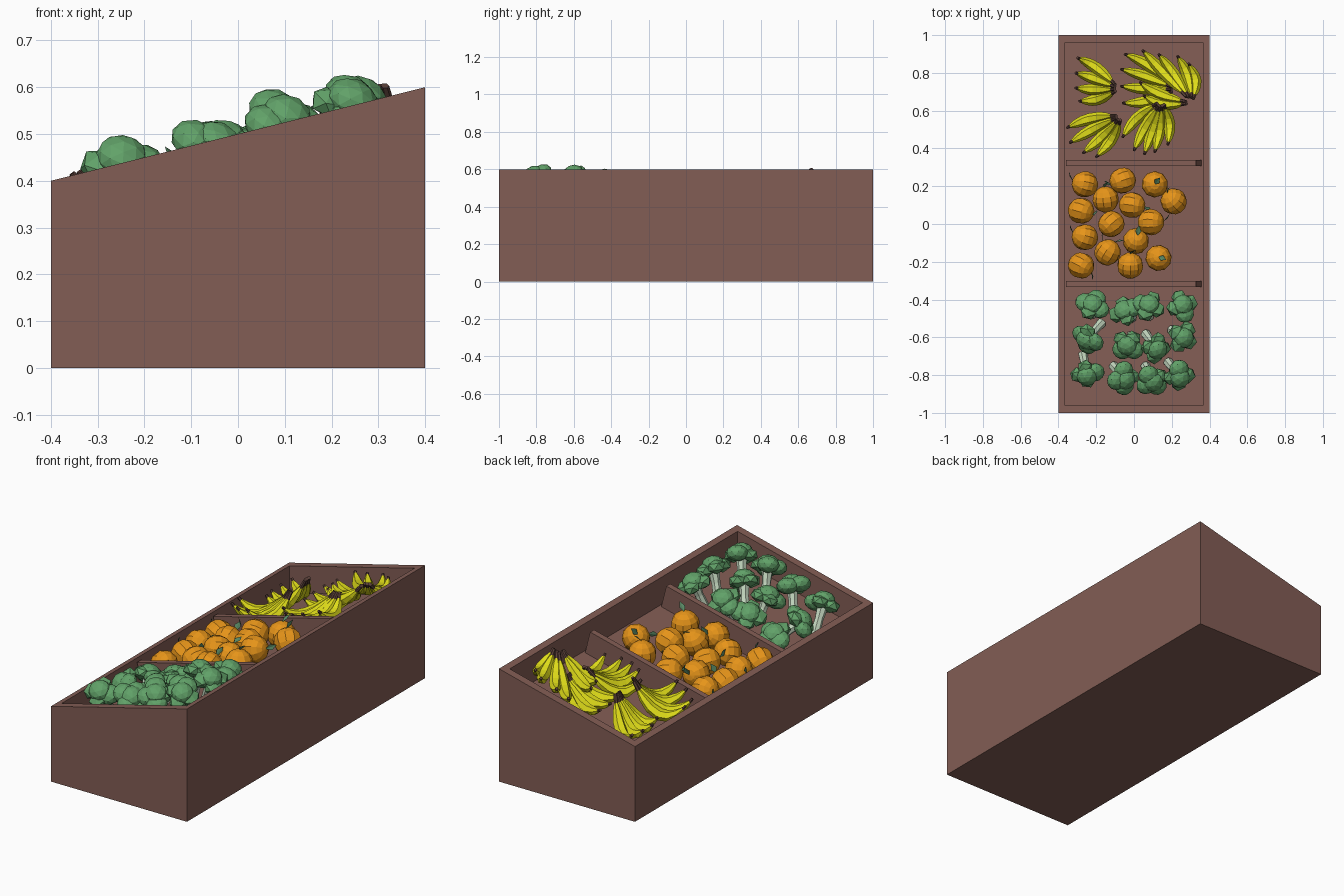
import bpy, bmesh, math, random
from mathutils import Vector, Matrix

if "Cube" in bpy.data.objects:
    bpy.data.objects.remove(bpy.data.objects["Cube"])

random.seed(4)


def material(name, rgb):
    m = bpy.data.materials.new(name)
    m.diffuse_color = (*rgb, 1)
    m.use_nodes = True
    m.node_tree.nodes["Principled BSDF"].inputs["Base Color"].default_value = m.diffuse_color
    return m


WOOD = material("wood", (0.225, 0.11, 0.09))
YELLOW = material("banana_yellow", (0.75, 0.73, 0.01))
BROWN = material("banana_tip", (0.10, 0.05, 0.04))
ORANGE = material("orange_peel", (0.80, 0.30, 0.01))
LEAF = material("leaf_green", (0.10, 0.25, 0.13))
GREEN = material("broccoli_green", (0.12, 0.36, 0.14))
PALE = material("stalk_pale", (0.55, 0.68, 0.52))


def finish(bm, name, mats):
    bmesh.ops.recalc_face_normals(bm, faces=bm.faces)
    me = bpy.data.meshes.new(name)
    bm.to_mesh(me)
    bm.free()
    for m in mats:
        me.materials.append(m)
    ob = bpy.data.objects.new(name, me)
    bpy.context.collection.objects.link(ob)
    return ob


def rim(x):
    return 0.5 + 0.25 * x


def on_floor(x, y, h):
    """Point at height h above the sloping crate floor."""
    return Vector((x, y, rim(x) - 0.145 + h))


def tube(bm, pts, radii, sides, mats):
    """Sweep a polygon along a path; mats gives a slot per segment."""
    flat = pts[-1] - pts[0]
    side = Vector((-flat.y, flat.x, 0))
    side = side.normalized() if side.length > 1e-4 else Vector((1, 0, 0))
    rings = []
    for i, p in enumerate(pts):
        t = (pts[min(i + 1, len(pts) - 1)] - pts[max(i - 1, 0)]).normalized()
        up = t.cross(side).normalized()
        angs = [2 * math.pi * k / sides for k in range(sides)]
        rings.append([bm.verts.new(p + radii[i] * (side * math.cos(a) + up * math.sin(a)))
                      for a in angs])
    for a, b, m in zip(rings, rings[1:], mats):
        for k in range(sides):
            j = (k + 1) % sides
            bm.faces.new((a[k], a[j], b[j], b[k])).material_index = m
    bm.faces.new(rings[0]).material_index = mats[0]
    bm.faces.new(rings[-1]).material_index = mats[-1]


# Crate: sloping rim, open recess with a parallel floor
bm = bmesh.new()
loops = []
for hx, hy, z in ((0.4, 1, lambda x: 0), (0.4, 1, rim),
                  (0.367, 0.957, rim), (0.367, 0.957, lambda x: rim(x) - 0.145)):
    loops.append([bm.verts.new((sx * hx, sy * hy, z(sx * hx)))
                  for sx, sy in ((-1, -1), (1, -1), (1, 1), (-1, 1))])
for a, b in zip(loops, loops[1:]):
    for k in range(4):
        j = (k + 1) % 4
        bm.faces.new((a[k], a[j], b[j], b[k]))
bm.faces.new(loops[0])
bm.faces.new(loops[-1])
finish(bm, "crate", [WOOD])

# Two dividers, square to the slope
for label, y in (("back", 0.322), ("front", -0.318)):
    bm = bmesh.new()
    prof = [(-0.36, rim(-0.36) - 0.02), (0.327, rim(0.327) - 0.02),
            (0.362, rim(0.362) - 0.165), (-0.325, rim(-0.325) - 0.165)]
    f = bm.faces.new([bm.verts.new((x, y - 0.016, z)) for x, z in prof])
    ext = bmesh.ops.extrude_face_region(bm, geom=[f])
    bmesh.ops.translate(bm, vec=(0, 0.032, 0),
                        verts=[v for v in ext["geom"] if isinstance(v, bmesh.types.BMVert)])
    finish(bm, label + "_divider", [WOOD])

# Oranges: x, y and the direction in which the leaf leans
oranges = [(-.26, .21, -.8, .2), (-.06, .23, -.9, -.3), (.11, .21, 0, 0), (.21, .12, -.4, .4),
           (-.15, .13, -.1, .9), (-.01, .10, .8, -.1), (-.28, .07, .7, -.2), (-.12, 0, -.7, -.6),
           (.09, .01, .9, 0), (-.26, -.07, -.7, .2), (.01, -.09, .1, .3), (-.14, -.15, .5, .8),
           (.13, -.18, 0, .1), (-.02, -.22, 0, .7), (-.28, -.22, .6, -.3)]
for i, (x, y, lx, ly) in enumerate(oranges):
    axis = Vector((lx, ly, max(0.25, 1 - math.hypot(lx, ly)))).normalized()
    rot = axis.to_track_quat('Z', 'Y').to_matrix().to_4x4()
    bm = bmesh.new()
    bmesh.ops.create_uvsphere(bm, u_segments=10, v_segments=8, radius=0.07)
    # folded diamond leaf
    base, l, tip, r = [bm.verts.new(p) for p in
                       ((0, 0, .066), (-.016, .02, .088), (0, .045, .105), (.016, .02, .088))]
    for tri in ((base, l, tip), (base, tip, r)):
        bm.faces.new(tri).material_index = 1
    bm.transform(Matrix.Translation(on_floor(x, y, 0.072)) @ rot
                 @ Matrix.Rotation(random.uniform(0, 6.28), 4, 'Z'))
    finish(bm, f"orange_{i + 1}", [ORANGE, LEAF])

# Bananas: root, root/middle/tip heights, tips of each bunch
bunches = [
    ((-.10, .72), (.17, -.04, .11), [(-.30, .88), (-.31, .80), (-.31, .72), (-.29, .65)]),
    ((-.085, .56), (.17, -.04, .15), [(-.355, .51), (-.34, .43), (-.27, .375), (-.20, .355)]),
    ((.14, .63), (.14, -.03, .12), [(-.06, .46), (.0, .39), (.055, .37), (.11, .38), (.18, .42)]),
    ((.20, .72), (.11, -.02, .10), [(-.05, .90), (-.07, .82), (-.07, .73), (-.06, .64)]),
    ((.29, .66), (.17, .03, .14), [(.045, .92), (.13, .90), (.23, .89), (.29, .85),
                                   (.03, .75), (.05, .68)]),
]
STEPS = [0, .09, .18, .32, .5, .68, .84, .95, 1]
RADII = [.009, .010, .021, .028, .031, .028, .020, .009, .007]
for i, ((rx, ry), (h0, h1, h2), tips) in enumerate(bunches):
    bm = bmesh.new()
    centre = sum((Vector(t) for t in tips), Vector((0, 0))) / len(tips)
    for tx, ty in tips:
        # roots spread a little sideways, and each fruit bows outwards
        spread = Vector((tx, ty)) - centre
        p0 = on_floor(rx + spread.x * .15, ry + spread.y * .15, h0)
        p2 = on_floor(tx, ty, h2)
        p1 = on_floor((p0.x + tx) / 2 + spread.x * .3, (p0.y + ty) / 2 + spread.y * .3, h1)
        pts = [p0 * (1 - t) ** 2 + p1 * 2 * t * (1 - t) + p2 * t * t for t in STEPS]
        tube(bm, pts, RADII, 6, [1, 0, 0, 0, 0, 0, 0, 1])
    finish(bm, f"banana_bunch_{i + 1}", [YELLOW, BROWN])

# Broccoli: crown x, y, crown height, offset of the stalk foot
broccoli = [(-.22, -.43, .10, 0, -.05), (-.05, -.46, .11, .04, -.04), (.08, -.43, .13, .0, -.06),
            (.255, -.43, .13, -.04, -.03), (-.25, -.61, .12, .08, .09), (-.035, -.64, .13, .02, .05),
            (.12, -.66, .13, -.06, .08), (.26, -.60, .15, -.06, .04), (-.25, -.80, .15, -.02, .11),
            (-.05, -.82, .13, -.06, .07), (.10, -.83, .15, -.04, .08), (.24, -.81, .15, -.06, .08)]
for i, (x, y, h, dx, dy) in enumerate(broccoli):
    crown, foot = on_floor(x, y, h), on_floor(x + dx, y + dy, 0.015)
    rot = (crown - foot).to_track_quat('Z', 'Y').to_matrix().to_4x4()
    bm = bmesh.new()
    spin = random.uniform(0, 6.28)
    blobs = [(0, 0, .012, .055)] + [(.044 * math.cos(spin + a * 1.571), .044 * math.sin(spin + a * 1.571),
                                     random.uniform(-.015, .0), random.uniform(.043, .055))
                                    for a in range(4)]
    for bx, by, bz, r in blobs:
        m = (Matrix.Translation(crown) @ rot @ Matrix.Translation((bx, by, bz))
             @ Matrix.Rotation(random.uniform(0, 6.28), 4, 'Z') @ Matrix.Diagonal((1, 1, .75, 1)))
        bmesh.ops.create_icosphere(bm, subdivisions=1 if r < .05 else 2, radius=r, matrix=m)
    tube(bm, [foot, foot.lerp(crown, .5), crown], [.026, .022, .03], 7, [1, 1])
    finish(bm, f"broccoli_{i + 1}", [GREEN, PALE])
